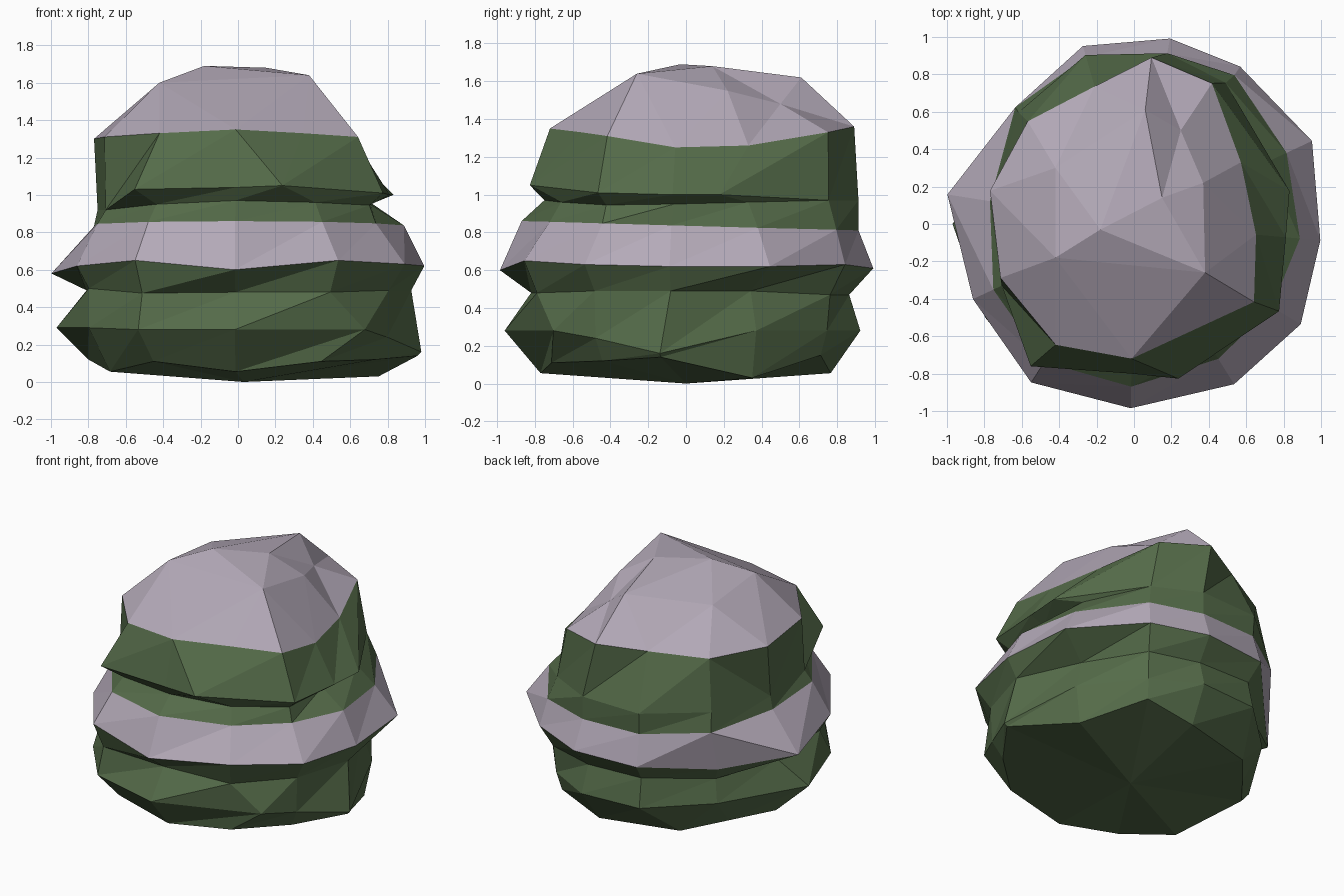
import bpy
import bmesh
from math import sin, cos, radians

if "Cube" in bpy.data.objects:
    bpy.data.objects.remove(bpy.data.objects["Cube"])

# Shared column directions, counter-clockwise from the front
ANGLES = [269, 302, 329, 355, 25, 56, 79, 106, 139, 171, 205, 237]
N = len(ANGLES)


def material(name, rgb):
    m = bpy.data.materials.new(name)
    m.diffuse_color = (*rgb, 1)
    m.use_nodes = True
    m.node_tree.nodes["Principled BSDF"].inputs["Base Color"].default_value = m.diffuse_color
    return m


GREEN = material("moss green", (0.090, 0.148, 0.067))
MAUVE = material("pale mauve", (0.455, 0.400, 0.480))


def ring(radii, height, moved=None):
    """Irregular loop; height is a function of angle or one value per column."""
    pts = []
    for i, r in enumerate(radii):
        a = radians((moved or {}).get(i, ANGLES[i]))
        z = height(a) if callable(height) else height[i]
        pts.append((r * cos(a), r * sin(a), z))
    return pts


def build(name, mat, rings, bottom=None, cap=None, flips=()):
    """Skin consecutive rings with triangles; flips holds (band, column)
    pairs whose diagonal runs the other way."""
    bm = bmesh.new()
    made = {}

    def vert(p):
        if p not in made:
            made[p] = bm.verts.new(p)
        return made[p]

    def face(points):
        points = list(dict.fromkeys(points))
        if len(points) > 2:
            bm.faces.new([vert(p) for p in points])

    for k, (lo, hi) in enumerate(zip(rings, rings[1:])):
        for i in range(N):
            j = (i + 1) % N
            if (k, i) in flips:
                face([lo[i], lo[j], hi[i]])
                face([lo[j], hi[j], hi[i]])
            else:
                face([lo[i], lo[j], hi[j]])
                face([lo[i], hi[j], hi[i]])
    if bottom:
        for i in range(N):
            face([bottom, rings[0][(i + 1) % N], rings[0][i]])
    for f in cap or []:
        face(f)
    me = bpy.data.meshes.new(name)
    bm.to_mesh(me)
    bm.free()
    me.materials.append(mat)
    ob = bpy.data.objects.new(name, me)
    bpy.context.collection.objects.link(ob)


# Lower bulge
foot = ring([.77, .84, .86, .97, .83, .86, .78, .74, .71, .81, .79, .83],
            [.055, .11, .12, .14, .03, .15, .055, .055, .09, .12, .055, .11],
            {3: 352, 7: 122, 8: 148, 10: 210})
bulge = ring([.96, .976, .93, .99, .88, .90, .94, .93, .83, .97, .94, .98],
             [.28, .28, .24, .16, .28, .28, .28, .28, .28, .29, .29, .28],
             {1: 314, 3: 352, 9: 180, 10: 212})
crease = ring([.82, .93, .94, .93, .81, .92, .88, .89, .79, .82, .88, .94],
              [.48, .48, .49, .49, .49, .47, .47, .48, .44, .49, .50, .475])

# Protruding middle band, pinched at the back left
rim = ring([.985, 1.01, 1.04, 1.0, 1.05, 1.015, 1.01, .99, .845, 1.01, .95, 1.01],
           [.60, .65, .63, .62, .62, .63, .61, .60, .53, .58, .62, .65])
shoulder = ring([.87, .85, .86, .89, .90, .96, .93, .93, .89, .78, .83, .88],
                lambda a: .835 - .025 * sin(a), {8: 135.5})

# Neck, overhanging lip (merging into the neck at the back) and upper wall
neck = ring([.75, .78, .82, .71, .78, .90, .93, .94, .86, .76, .78, .80],
            [.97, .96, .945, .95, .96, .97, .97, .96, .95, .92, .92, .95],
            {5: 57, 8: 136})
lip = ring([.80, .86, .905, .815, .85, .90, .93, .94, .86, .76, .78, .94],
           [1.04, 1.05, 1.01, 1.0, 1.0, .97, .97, .96, .95, .92, .92, 1.03],
           {1: 286, 4: 12, 11: 234})
lip[5:11] = neck[5:11]
brow = ring([.72, .653, .765, .655, .66, .86, .895, .765, .79, .79, .77, .77],
            [1.35, 1.33, 1.31, 1.25, 1.26, 1.33, 1.36, 1.33, 1.30, 1.30, 1.31, 1.33],
            {2: 327, 4: 30, 5: 61, 6: 84, 8: 136, 9: 167, 10: 202})

# Faceted dome corners and peaks
left, right = (-.42, -.18, 1.60), (.38, -.26, 1.64)
side, dent = (.37, .22, 1.55), (.25, .50, 1.48)
back, back_left = (.06, .61, 1.62), (-.42, .30, 1.55)
peak, ridge = (-.18, -.03, 1.69), (.15, .14, 1.68)
dome = [left, right, right, right, side, dent, back, back,
        back_left, back_left, left, left]
top = [(left, right, peak), (right, ridge, peak), (right, side, ridge),
       (side, dent, ridge), (dent, back, ridge), (back, peak, ridge),
       (back, back_left, peak), (back_left, left, peak)]

build("lower_body", GREEN, [foot, bulge, crease, rim], bottom=(.03, 0, 0))
build("middle_band", MAUVE, [rim, shoulder], flips={(0, 8)})
build("upper_body", GREEN, [shoulder, neck, lip, brow], flips={(2, 0), (2, 8)})
build("dome_cap", MAUVE, [brow, dome], cap=top, flips={(0, 5)})
